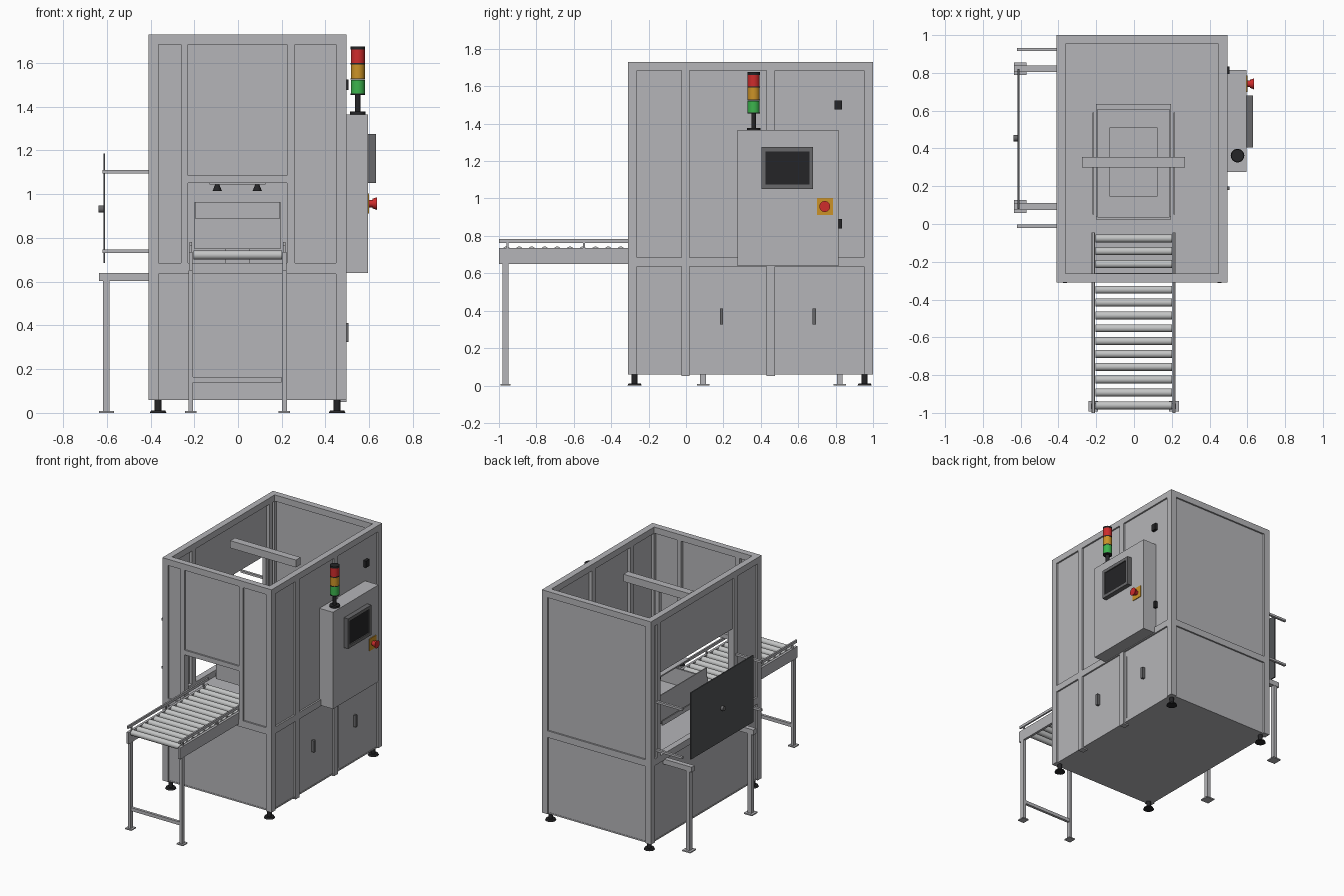
import bpy, math

cube = bpy.data.objects.get("Cube")
if cube:
    bpy.data.objects.remove(cube, do_unlink=True)


def material(name, r, g, b):
    m = bpy.data.materials.new(name)
    m.diffuse_color = (r, g, b, 1)
    m.use_nodes = True
    m.node_tree.nodes["Principled BSDF"].inputs["Base Color"].default_value = (r, g, b, 1)
    return m


GREY = material("painted grey", 0.46, 0.46, 0.48)
STEEL = material("roller steel", 0.55, 0.56, 0.56)
DARK = material("smoked gate", 0.085, 0.09, 0.095)
BEZEL = material("bezel grey", 0.14, 0.14, 0.145)
BLACK = material("black", 0.018, 0.018, 0.02)
RED = material("signal red", 0.62, 0.025, 0.025)
AMBER = material("signal amber", 0.6, 0.29, 0.02)
GREEN = material("signal green", 0.045, 0.46, 0.075)


def box(name, x0, x1, y0, y1, z0, z1, mat=GREY):
    bpy.ops.mesh.primitive_cube_add(size=1, location=((x0 + x1) / 2, (y0 + y1) / 2, (z0 + z1) / 2))
    o = bpy.context.object
    o.name = name
    o.scale = (x1 - x0, y1 - y0, z1 - z0)
    bpy.ops.object.transform_apply(location=False, rotation=False, scale=True)
    o.data.materials.append(mat)
    return o


def rod(name, center, radius, length, mat, axis="Z", top=None):
    rot = {"X": (0, math.pi / 2, 0), "Y": (math.pi / 2, 0, 0), "Z": (0, 0, 0)}[axis]
    bpy.ops.mesh.primitive_cone_add(vertices=24, radius1=radius, radius2=radius if top is None else top,
                                    depth=length, location=center, rotation=rot)
    o = bpy.context.object
    o.name = name
    o.data.materials.append(mat)
    bpy.ops.object.shade_smooth_by_angle(angle=math.radians(40))
    return o


# Housing extents, beam width, panel recess and panel thickness
X0, X1, Y0, Y1 = -0.41, 0.495, -0.31, 1.0
ZB, ZM, ZN, ZT = 0.06, 0.635, 0.685, 1.73
B, R, T = 0.047, 0.012, 0.012

# Each side maps (along, inward depth, height) to the world
SIDES = {
    "front": lambda n, a, b, d0, d1, z0, z1: box(n, a, b, Y0 + d0, Y0 + d1, z0, z1),
    "back": lambda n, a, b, d0, d1, z0, z1: box(n, a, b, Y1 - d1, Y1 - d0, z0, z1),
    "right": lambda n, a, b, d0, d1, z0, z1: box(n, X1 - d1, X1 - d0, a, b, z0, z1),
    "left": lambda n, a, b, d0, d1, z0, z1: box(n, X0 + d0, X0 + d1, a, b, z0, z1),
}


def panel(side, a, b, z0, z1):
    SIDES[side](side + "_panel", a, b, R, R + T, z0, z1)


def post(side, a, b, z0, z1):
    SIDES[side](side + "_post", a, b, 0, B, z0, z1)


# Corner posts, top, middle rails and lower panels
for x in (X0, X1 - B):
    for y in (Y0, Y1 - B):
        box("corner_post", x, x + B, y, y + B, ZB, ZT)
for side in SIDES:
    lo, hi = (X0 + B, X1 - B) if side in ("front", "back") else (Y0 + B, Y1 - B)
    SIDES[side](side + "_top_rail", lo, hi, 0, B, ZT - B, ZT)
    SIDES[side](side + "_middle_rail", lo, hi, 0, B, ZM, ZN)
    panel(side, lo, hi, ZB, ZM)
box("cabinet_floor", X0 + 0.01, X1 - 0.01, Y0 + 0.01, Y1 - 0.01, ZB, ZB + 0.01)
box("machine_deck", X0 + 0.02, X1 - 0.02, Y0 + 0.02, Y1 - 0.02, ZM - 0.01, ZM + 0.005)

# Front wall with conveyor opening
panel("front", X0 + B, -0.26, ZN, ZT - B)
panel("front", 0.26, X1 - B, ZN, ZT - B)
for a, b in ((-0.26, -0.228), (0.225, 0.26)):
    post("front", a, b, ZN, ZT - B)
SIDES["front"]("front_lintel", -0.228, 0.225, 0, B, 1.05, 1.085)
panel("front", -0.228, 0.225, 1.085, ZT - B)

# Back wall
panel("back", X0 + B, X1 - B, ZN, ZT - B)

# Right wall with two full height posts
panel("right", Y0 + B, Y1 - B, ZN, ZT - B)
for a, b in ((-0.025, 0.02), (0.43, 0.475)):
    post("right", a, b, ZN, ZT - B)
    post("right", a, b, 0.05, ZM)
box("door_edge", X1 - R, X1 - R + 0.004, 0.495, 0.5, 0.09, 0.59)

# Left wall with gate opening
panel("left", Y0 + B, -0.025, ZN, ZT - B)
post("left", -0.025, 0.02, ZN, ZT - B)
post("left", 0.89, 0.925, ZN, ZT - B)
panel("left", 0.925, Y1 - B, ZN, ZT - B)
panel("left", 0.02, 0.89, 1.3, ZT - B)

# Levelling feet
for x in (-0.365, 0.453):
    for y in (-0.275, 0.955):
        rod("foot_stem", (x, y, 0.035), 0.016, 0.06, BLACK)
        rod("foot_pad", (x, y, 0.006), 0.038, 0.012, BLACK, top=0.032)

# Door handles and locks
for y in (0.19, 0.685):
    box("door_handle", X1 - R, X1 + 0.01, y - 0.009, y + 0.009, 0.325, 0.412, BEZEL)
for z in (1.5, 0.865):
    box("side_lock", X1 - R, X1 + 0.01, 0.795, 0.835, z - 0.025, z + 0.025, BLACK)

# Control box with screen and emergency stop
box("control_box", X1 - 0.012, 0.595, 0.275, 0.815, 0.64, 1.365)
for y0, y1, z0, z1 in ((0.405, 0.426, 1.05, 1.275), (0.659, 0.68, 1.05, 1.275),
                       (0.426, 0.659, 1.05, 1.074), (0.426, 0.659, 1.251, 1.275)):
    box("screen_bezel", 0.595, 0.63, y0, y1, z0, z1, BEZEL)
box("screen", 0.595, 0.622, 0.426, 0.659, 1.074, 1.251, BLACK)
box("stop_plate", 0.595, 0.6, 0.7, 0.785, 0.912, 1.002, AMBER)
rod("stop_stem", (0.608, 0.742, 0.957), 0.017, 0.018, RED, "X")
rod("stop_button", (0.625, 0.742, 0.957), 0.022, 0.02, RED, "X", top=0.029)

# Signal tower
tx, ty = 0.548, 0.362
rod("tower_base", (tx, ty, 1.371), 0.036, 0.012, BLACK)
rod("tower_pole", (tx, ty, 1.415), 0.013, 0.085, BLACK)
for name, z0, mat in (("green_lamp", 1.457, GREEN), ("amber_lamp", 1.527, AMBER), ("red_lamp", 1.597, RED)):
    rod(name, (tx, ty, z0 + 0.033), 0.032, 0.064, mat)
    rod("lamp_ring", (tx, ty, z0 - 0.001), 0.033, 0.006, BLACK)
rod("tower_cap", (tx, ty, 1.668), 0.033, 0.014, BLACK)

# Roller conveyor
for i in range(14):
    rod("roller", (-0.002, -0.96 + i * 0.068, 0.722), 0.021, 0.405, STEEL, "X")
for s in (-1, 1):
    x = s * 0.214 - 0.002
    box("conveyor_side", x - 0.009, x + 0.009, -1.0, -0.045, 0.65, 0.735)
    box("guide_rail", x - 0.006, x + 0.006, -1.0, -0.045, 0.762, 0.782)
    for y in (-0.955, -0.545, -0.1):
        box("guide_post", x - 0.005, x + 0.005, y - 0.005, y + 0.005, 0.735, 0.765)
    box("conveyor_leg", x - 0.011, x + 0.011, -0.98, -0.95, 0, 0.65)
    box("conveyor_foot", x - 0.026, x + 0.026, -0.992, -0.937, 0, 0.008)
    box("inner_guide", x - 0.004, x + 0.004, 0.05, 0.59, 0.745, 0.78)
box("leg_brace", -0.205, 0.2, -0.975, -0.955, 0.14, 0.165)

# Tray inside the housing
box("tray_floor", -0.2, 0.195, 0.025, 0.635, 0.75, 0.765)
box("tray_front", -0.2, 0.195, 0.025, 0.037, 0.765, 0.89)
box("tray_back", -0.2, 0.195, 0.605, 0.635, 0.765, 0.965)
for x in (-0.2, 0.188):
    box("tray_side", x, x + 0.007, 0.037, 0.605, 0.765, 0.965)
for y in (0.1, 0.52):
    box("tray_support", -0.06, 0.055, y, y + 0.04, 0.64, 0.75)

# Overhead beam with suction gripper
box("lift_beam", -0.275, 0.27, 0.3, 0.355, 1.605, 1.66)
box("lift_column", -0.015, 0.015, 0.313, 0.343, 1.05, 1.605)
box("gripper_plate", -0.13, 0.125, 0.145, 0.51, 1.044, 1.054)
for x in (-0.095, 0.088):
    for y in (0.19, 0.465):
        rod("suction_cup", (x, y, 1.029), 0.021, 0.028, BLACK, top=0.01)

# Side gate, its rods and floor stands
box("side_gate", -0.616, -0.607, 0.08, 0.82, 0.685, 1.185, DARK)
rod("gate_knob", (-0.626, 0.455, 0.932), 0.017, 0.022, BEZEL, "X")
for y in (-0.012, 0.924):
    for z in (0.74, 1.102):
        box("gate_rod", -0.62, X0 + 0.005, y - 0.009, y + 0.009, z - 0.008, z + 0.008)
for y in (0.092, 0.822):
    box("stand_beam", -0.635, X0 + 0.015, y - 0.018, y + 0.018, 0.602, 0.64)
    box("stand_leg", -0.617, -0.587, y - 0.016, y + 0.016, 0, 0.602)
    box("stand_foot", -0.635, -0.568, y - 0.034, y + 0.034, 0, 0.009)
